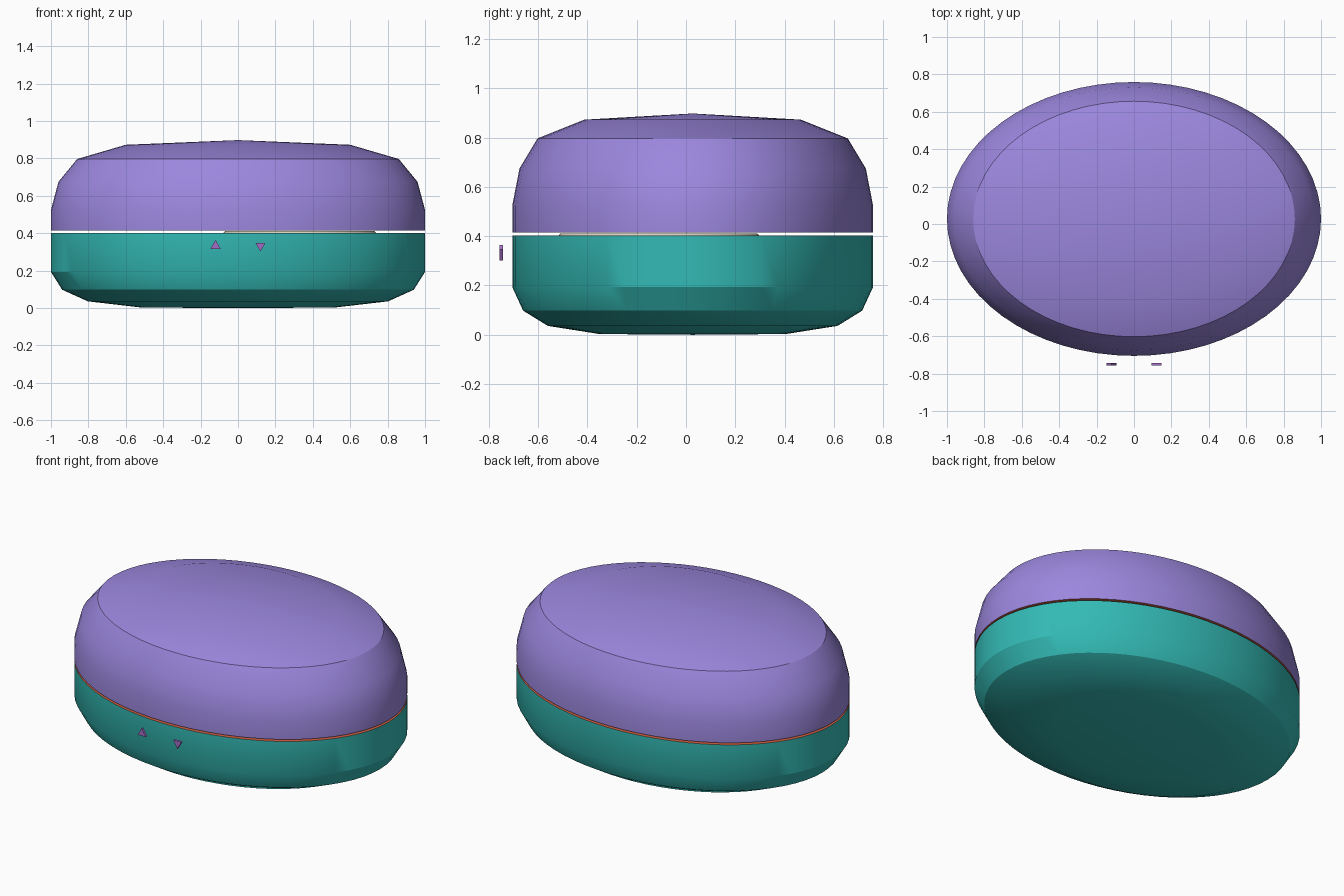
import bpy, bmesh
from math import tau
from mathutils import Vector, Matrix

cube = bpy.data.objects.get("Cube")
if cube:
    bpy.data.objects.remove(cube, do_unlink=True)


def material(name, srgb):
    col = [((c + 0.055) / 1.055) ** 2.4 for c in srgb] + [1.0]
    mat = bpy.data.materials.new(name)
    mat.use_nodes = True
    mat.diffuse_color = col
    mat.node_tree.nodes["Principled BSDF"].inputs["Base Color"].default_value = col
    return mat


PURPLE = material("lavender purple", (0.61, 0.53, 0.87))
TEAL = material("teal", (0.20, 0.73, 0.71))
ORANGE = material("burnt orange", (0.86, 0.39, 0.26))
PLUM = material("plum", (0.64, 0.43, 0.78))
CREAM = material("cream", (0.87, 0.82, 0.73))

CENTRE_Y, DEPTH = 0.027, 0.732


def add_object(name, bm, mats):
    mesh = bpy.data.meshes.new(name)
    bm.to_mesh(mesh)
    bm.free()
    for m in mats:
        mesh.materials.append(m)
    obj = bpy.data.objects.new(name, mesh)
    bpy.context.collection.objects.link(obj)
    return obj


def smooth(obj):
    bpy.ops.object.select_all(action='DESELECT')
    obj.select_set(True)
    bpy.context.view_layer.objects.active = obj
    bpy.ops.object.shade_smooth_by_angle(angle=tau / 12)


def oval_shell(name, profile, mat, inner_z):
    """Spin a (radius, z) profile, squash it to an oval, colour the mating face."""
    bm = bmesh.new()
    verts = [bm.verts.new((r, 0, z)) for r, z in profile]
    edges = [bm.edges.new(pair) for pair in zip(verts, verts[1:])]
    bmesh.ops.spin(bm, geom=verts + edges, cent=(0, 0, 0), axis=(0, 0, 1),
                   angle=tau, steps=64, use_merge=True)
    bmesh.ops.remove_doubles(bm, verts=bm.verts, dist=1e-4)
    bmesh.ops.recalc_face_normals(bm, faces=bm.faces)
    for f in bm.faces:
        f.material_index = int(all(abs(v.co.z - inner_z) < 1e-4 for v in f.verts))
    bmesh.ops.scale(bm, vec=(1, DEPTH, 1), verts=bm.verts)
    bmesh.ops.translate(bm, vec=(0, CENTRE_Y, 0), verts=bm.verts)
    smooth(add_object(name, bm, [mat, ORANGE]))


# Upper and lower halves of the case, with a thin seam between them
oval_shell("upper_shell", [(0, 0.414), (1, 0.414), (1, 0.525), (0.96, 0.675),
                           (0.86, 0.797), (0.6, 0.873), (0, 0.898)], PURPLE, 0.414)
oval_shell("lower_shell", [(0, 0.402), (1, 0.402), (1, 0.193), (0.94, 0.098),
                           (0.803, 0.036), (0.517, 0.003), (0, 0)], TEAL, 0.402)

# Thin round disc lying in the seam
bm = bmesh.new()
bmesh.ops.create_cone(bm, cap_ends=True, segments=48, radius1=0.41, radius2=0.4,
                      depth=0.012, matrix=Matrix.Translation((0.33, -0.11, 0.405)))
smooth(add_object("inner_disc", bm, [CREAM]))

# Small arrow plates in front of the lower half
for name, x, direction in (("up_arrow", -0.12, 1), ("down_arrow", 0.12, -1)):
    bm = bmesh.new()
    face = bm.faces.new([bm.verts.new((x + dx, -0.757, 0.333 + direction * dz))
                         for dx, dz in ((-0.027, -0.016), (0.027, -0.016), (0, 0.031))])
    new = bmesh.ops.extrude_face_region(bm, geom=[face])["geom"]
    bmesh.ops.translate(bm, vec=Vector((0, 0.014, 0)),
                        verts=[g for g in new if isinstance(g, bmesh.types.BMVert)])
    bmesh.ops.recalc_face_normals(bm, faces=bm.faces)
    add_object(name, bm, [PLUM])
